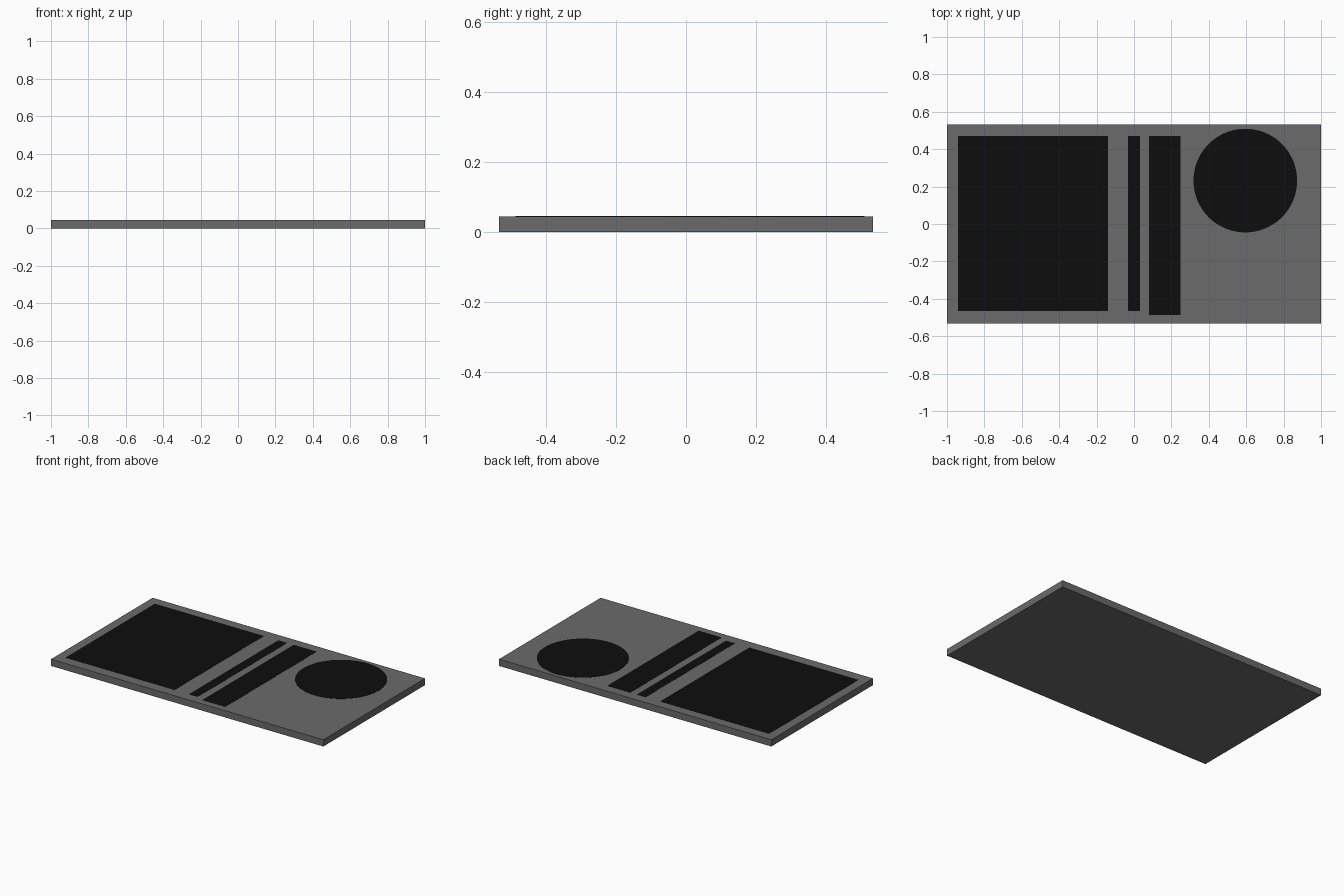
import bpy

if "Cube" in bpy.data.objects:
    bpy.data.objects.remove(bpy.data.objects["Cube"])

TOP = 0.045      # height of the slab
PROUD = 0.001    # how far the black inlays stand above it


def material(name, value):
    mat = bpy.data.materials.new(name)
    mat.diffuse_color = (value, value, value, 1)
    mat.use_nodes = True
    mat.node_tree.nodes["Principled BSDF"].inputs["Base Color"].default_value = mat.diffuse_color
    return mat


grey = material("dark_grey", 0.145)
black = material("black", 0.004)


def box(name, x0, x1, y0, y1, z0, z1, mat):
    bpy.ops.mesh.primitive_cube_add(
        size=1, location=((x0 + x1) / 2, (y0 + y1) / 2, (z0 + z1) / 2))
    obj = bpy.context.object
    obj.name = name
    obj.scale = (x1 - x0, y1 - y0, z1 - z0)
    bpy.ops.object.transform_apply(location=False, rotation=False, scale=True)
    obj.data.materials.append(mat)
    return obj


# Main slab
box("base_slab", -1, 1, -0.533, 0.533, 0, TOP, grey)

# Rectangular black inlays: left panel, thin strip, wide strip
for name, x0, x1, y0, y1 in (
    ("large_panel", -0.94, -0.14, -0.465, 0.47),
    ("narrow_strip", -0.033, 0.031, -0.465, 0.47),
    ("wide_strip", 0.08, 0.248, -0.487, 0.47),
):
    box(name, x0, x1, y0, y1, TOP - PROUD, TOP + PROUD, black)

# Round black inlay
bpy.ops.mesh.primitive_cylinder_add(
    vertices=96, radius=0.277, depth=2 * PROUD, location=(0.595, 0.232, TOP))
disc = bpy.context.object
disc.name = "round_panel"
disc.data.materials.append(black)
bpy.ops.object.shade_smooth_by_angle()
